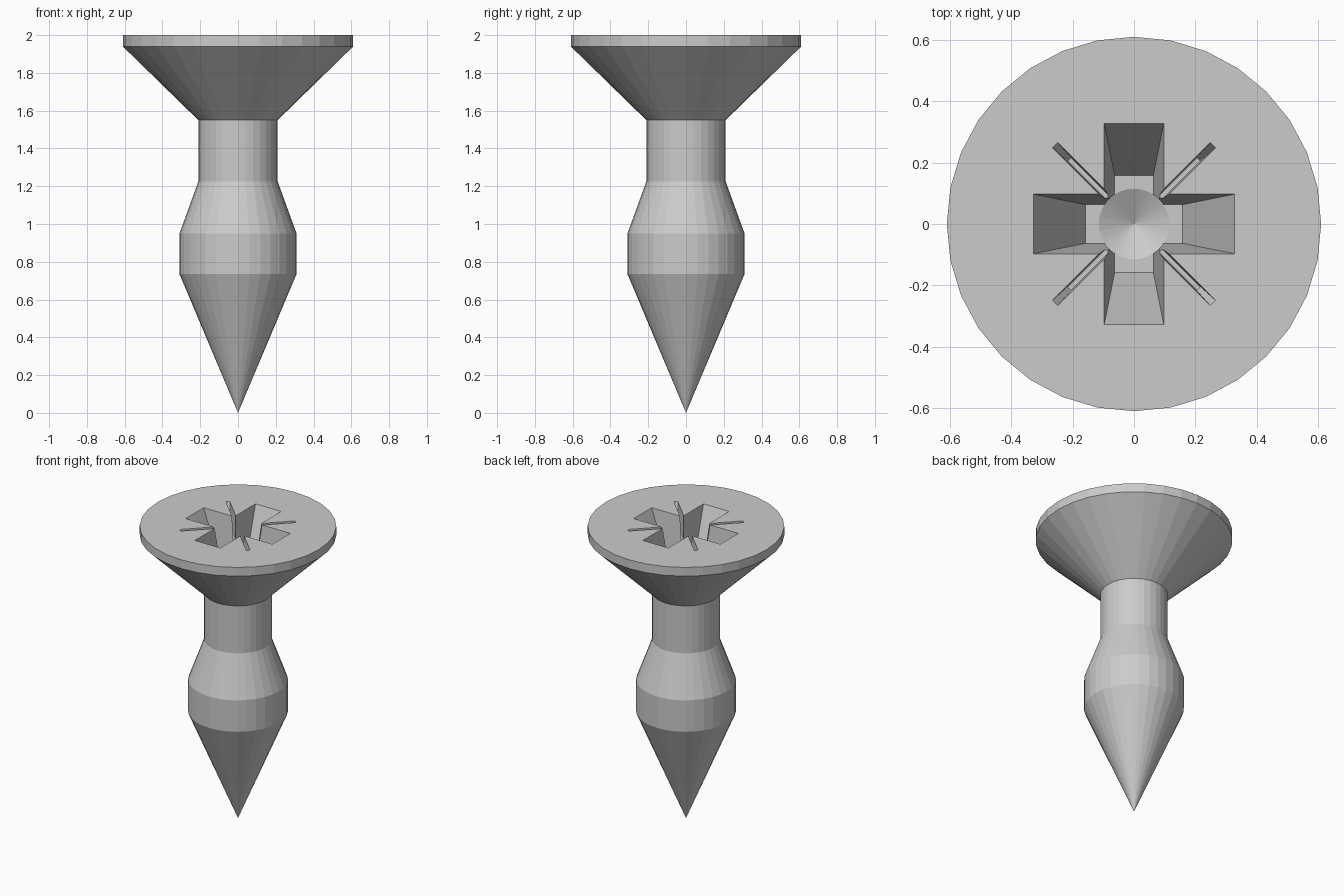
import bpy, bmesh, math

if "Cube" in bpy.data.objects:
    bpy.data.objects.remove(bpy.data.objects["Cube"])

SIDES = 32
TOP = 2.0


def lathe(name, profile):
    """Closed revolve of (radius, z) points, poles where radius is 0."""
    bm = bmesh.new()
    rings = []
    for r, z in profile:
        if r == 0:
            rings.append([bm.verts.new((0, 0, z))] * SIDES)
        else:
            rings.append([bm.verts.new((r * math.cos(2 * math.pi * i / SIDES),
                                        r * math.sin(2 * math.pi * i / SIDES), z))
                          for i in range(SIDES)])
    for a, b in zip(rings, rings[1:]):
        for i in range(SIDES):
            j = (i + 1) % SIDES
            bm.faces.new(list(dict.fromkeys((a[i], a[j], b[j], b[i]))))
    bm.faces.new(rings[-1])
    return finish(name, bm)


def finish(name, bm):
    bmesh.ops.recalc_face_normals(bm, faces=bm.faces)
    me = bpy.data.meshes.new(name)
    bm.to_mesh(me)
    bm.free()
    ob = bpy.data.objects.new(name, me)
    bpy.context.collection.objects.link(ob)
    return ob


def tapered_slot(name, top, bottom, depth, angle):
    """Box cutter tapering from half sizes 'top' at the head to 'bottom'."""
    over = 0.05
    k = over / depth
    high = [t + (t - b) * k for t, b in zip(top, bottom)]
    bm = bmesh.new()
    bmesh.ops.create_cube(bm, size=2)
    for v in bm.verts:
        size, z = (high, TOP + over) if v.co.z > 0 else (bottom, TOP - depth)
        v.co = (v.co.x * size[0], v.co.y * size[1], z)
    ob = finish(name, bm)
    ob.rotation_euler.z = angle
    return ob


# Screw body: point, bulge, neck, countersunk head
body = lathe("screw_body", [(0, 0), (0.31, 0.735), (0.31, 0.95), (0.21, 1.225),
                            (0.21, 1.55), (0.61, 1.94), (0.61, TOP)])

# Drive recess: central pit, cross arms, thin diagonal slits
DEPTH = 0.4
cutters = [lathe("pit_cutter", [(0, TOP - DEPTH - 0.06), (0.115, TOP - DEPTH), (0.115, TOP + 0.07)])]
for i in range(2):
    a = i * math.pi / 2
    cutters.append(tapered_slot("arm_cutter", (0.328, 0.097), (0.158, 0.063), DEPTH, a))
    cutters.append(tapered_slot("slit_cutter", (0.363, 0.012), (0.298, 0.008), 0.15, a + math.pi / 4))

bpy.context.view_layer.objects.active = body
body.select_set(True)
for c in cutters:
    m = body.modifiers.new(c.name, 'BOOLEAN')
    m.operation = 'DIFFERENCE'
    m.solver = 'EXACT'
    m.object = c
    bpy.context.view_layer.update()
    bpy.ops.object.modifier_apply(modifier=m.name)
for c in cutters:
    bpy.data.objects.remove(c, do_unlink=True)

# Soft shading around the turned surfaces, crisp recess edges
bpy.ops.object.shade_flat()
